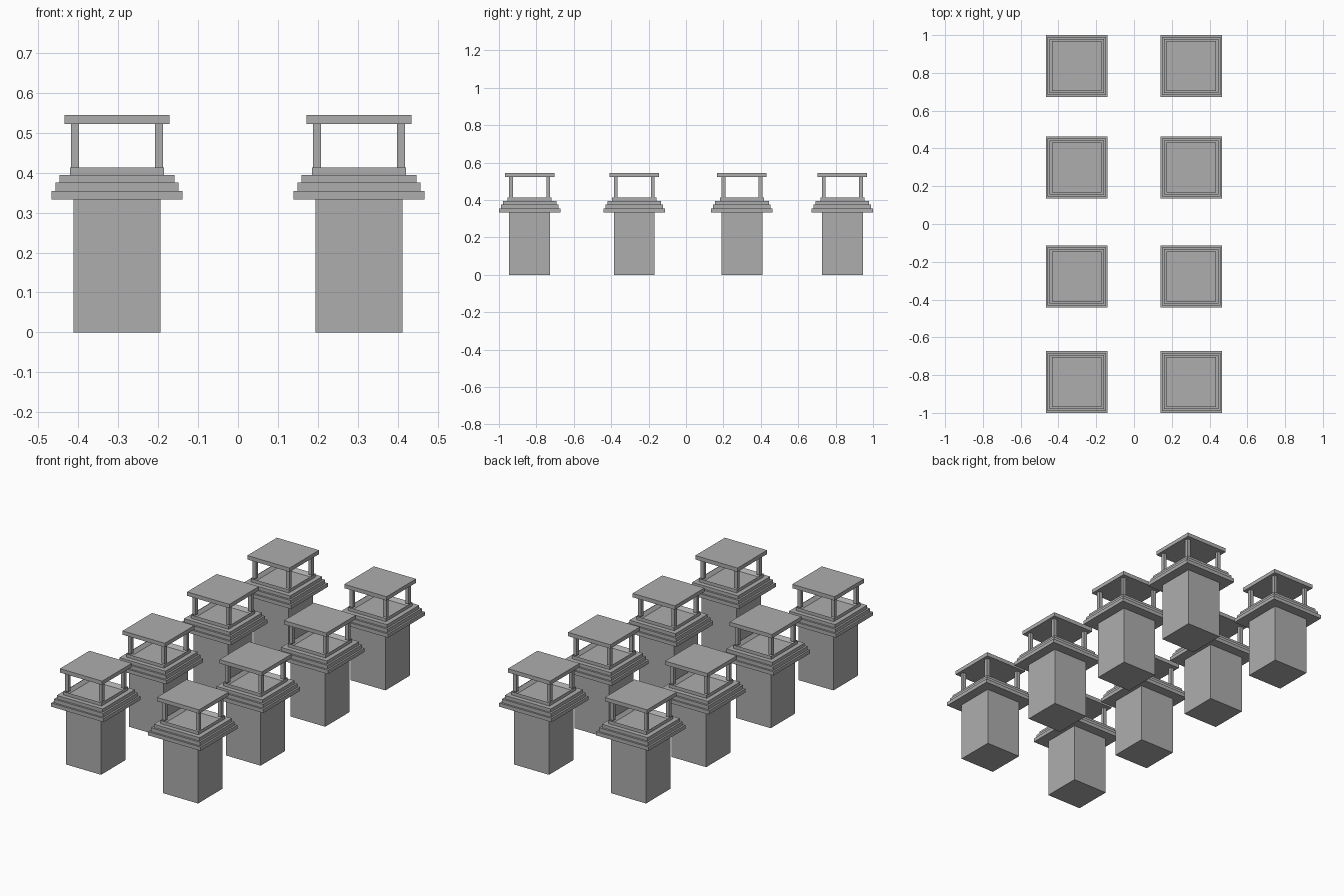
import bpy
import bmesh
from mathutils import Matrix, Vector

cube = bpy.data.objects.get("Cube")
if cube:
    bpy.data.objects.remove(cube, do_unlink=True)

# One plain stone grey for everything
stone = bpy.data.materials.new("stone_grey")
stone.use_nodes = True
stone.diffuse_color = (0.42, 0.42, 0.42, 1)
stone.node_tree.nodes["Principled BSDF"].inputs["Base Color"].default_value = stone.diffuse_color


def box(bm, size, centre):
    """Add a box to the bmesh."""
    bmesh.ops.create_cube(bm, size=1, matrix=Matrix.Translation(centre) @ Matrix.Diagonal((*size, 1)))


def slab(bm, half, low, high):
    """Add a square slab centred on the chimney axis."""
    box(bm, (2 * half, 2 * half, high - low), Vector((0, 0, (low + high) / 2)))


def finish(name, bm):
    mesh = bpy.data.meshes.new(name)
    bm.to_mesh(mesh)
    bm.free()
    mesh.materials.append(stone)
    return mesh


def slab_mesh(name, half, low, high):
    bm = bmesh.new()
    slab(bm, half, low, high)
    return finish(name, bm)


# Square shaft, stepped crown and flat lid
parts = [
    slab_mesh("shaft", 0.109, 0, 0.333),
    slab_mesh("lower_step", 0.164, 0.333, 0.354),
    slab_mesh("middle_step", 0.154, 0.354, 0.375),
    slab_mesh("upper_step", 0.1435, 0.375, 0.394),
    slab_mesh("lid", 0.132, 0.522, 0.544),
]

# Rim: top face inset and sunk to leave a shallow open tray
bm = bmesh.new()
slab(bm, 0.118, 0.394, 0.413)
top = max(bm.faces, key=lambda f: f.calc_center_median().z)
bmesh.ops.inset_region(bm, faces=[top], thickness=0.022)
bmesh.ops.translate(bm, verts=top.verts, vec=(0, 0, -0.018))
parts.append(finish("rim", bm))

# Four corner posts carrying the lid
bm = bmesh.new()
for sx in (-1, 1):
    for sy in (-1, 1):
        box(bm, (0.02, 0.02, 0.109), Vector((sx * 0.105, sy * 0.099, 0.4675)))
parts.append(finish("corner_posts", bm))

# Two columns of four chimneys sharing the same meshes
for side, x in (("right", -0.303), ("left", 0.303)):
    for row, y in enumerate((-0.836, -0.277, 0.299, 0.836), 1):
        for mesh in parts:
            obj = bpy.data.objects.new(f"{side}_chimney_{row}_{mesh.name}", mesh)
            obj.location = (x, y, 0)
            bpy.context.collection.objects.link(obj)
